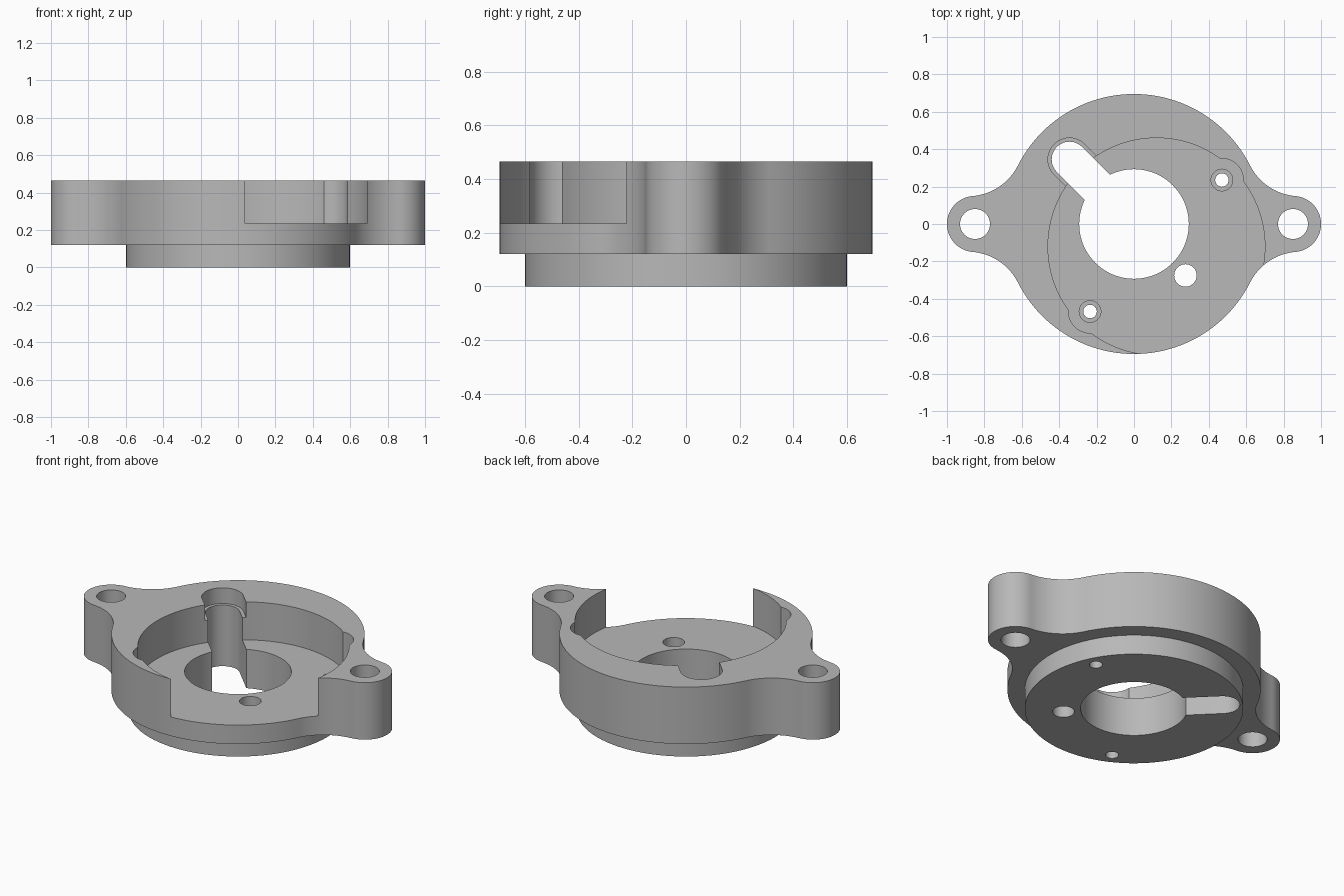
import bpy, bmesh, math
from mathutils import Vector

if "Cube" in bpy.data.objects:
    bpy.data.objects.remove(bpy.data.objects["Cube"])

gray = bpy.data.materials.new("machined gray")
gray.diffuse_color = (0.48, 0.48, 0.48, 1)
gray.use_nodes = True
gray.node_tree.nodes["Principled BSDF"].inputs["Base Color"].default_value = gray.diffuse_color

TOP, FLANGE, FLOOR = 0.465, 0.12, 0.235
BIG = 0.695


def arc(cx, cy, r, a0, a1, n):
    """Points along an arc, angles in degrees."""
    return [(cx + r * math.cos(math.radians(a0 + (a1 - a0) * i / n)),
             cy + r * math.sin(math.radians(a0 + (a1 - a0) * i / n))) for i in range(n + 1)]


def prism(name, pts, z0, z1):
    """Extrude a closed outline from z0 to z1."""
    bm = bmesh.new()
    face = bm.faces.new([bm.verts.new((x, y, z0)) for x, y in pts])
    top = bmesh.ops.extrude_face_region(bm, geom=[face])["geom"]
    verts = [g for g in top if isinstance(g, bmesh.types.BMVert)]
    bmesh.ops.translate(bm, verts=verts, vec=Vector((0, 0, z1 - z0)))
    bmesh.ops.recalc_face_normals(bm, faces=bm.faces[:])
    mesh = bpy.data.meshes.new(name)
    bm.to_mesh(mesh)
    bm.free()
    ob = bpy.data.objects.new(name, mesh)
    bpy.context.collection.objects.link(ob)
    mesh.materials.append(gray)
    return ob


def cylinder(name, x, y, r, z0, z1, n=48):
    return prism(name, arc(x, y, r, 0, 360, n)[:-1], z0, z1)


def slot(name, r, z0, z1):
    """Round-ended diagonal slot running out from the bore."""
    c, k = 0.345, r * math.sqrt(0.5)
    pts = arc(-c, c, r, 45, 225, 24) + [(-0.1 - k, 0.1 - k), (-0.1 + k, 0.1 + k)]
    return prism(name, pts, z0, z1)


def combine(body, tool, op):
    """Apply a boolean and remove the tool."""
    m = body.modifiers.new("bool", "BOOLEAN")
    m.operation, m.solver, m.object = op, "EXACT", tool
    bpy.context.view_layer.update()
    ev = body.evaluated_get(bpy.context.evaluated_depsgraph_get())
    mesh = bpy.data.meshes.new_from_object(ev)
    body.modifiers.clear()
    body.data = mesh
    bpy.data.objects.remove(tool, do_unlink=True)


# Flange outline: disc with two ears blended by concave fillets
EAR, ER, FR = 0.85, 0.15, 0.30
d = BIG + FR
t = math.acos((d * d + EAR * EAR - (ER + FR) ** 2) / (2 * EAR * d))
fx, fy = d * math.cos(t), d * math.sin(t)
td = math.degrees(t)
e = math.degrees(math.atan2(fy, fx - EAR))
half = arc(EAR, 0, ER, 0, e, 20)
half += arc(fx, fy, FR, e - 180, td - 180, 20)[1:]
half += arc(0, 0, BIG, td, 90, 24)[1:]
upper = half + [(-x, y) for x, y in reversed(half[:-1])]
outline = upper + [(x, -y) for x, y in reversed(upper[1:-1])]
body = prism("mounting_flange", outline, FLANGE, TOP)

# Locating spigot underneath
combine(body, cylinder("spigot", 0, 0, 0.60, 0, 0.18, 96), "UNION")

# Offset pocket that breaks out of the rim, with two screw lobes
SCREWS = [(0.47, 0.235), (-0.235, -0.468)]
combine(body, cylinder("pocket", 0.12, -0.12, 0.58, FLOOR, 0.6, 128), "DIFFERENCE")
for x, y in SCREWS:
    combine(body, cylinder("lobe", x, y, 0.115, FLOOR, 0.6), "DIFFERENCE")

# Centre bore and stepped slot
combine(body, cylinder("bore", 0, 0, 0.293, -0.1, 0.6, 80), "DIFFERENCE")
combine(body, slot("slot", 0.095, -0.1, 0.6), "DIFFERENCE")
combine(body, slot("slot_step", 0.115, 0.37, 0.6), "DIFFERENCE")

# Ear holes, pin hole, counterbored screw holes
for s in (-1, 1):
    combine(body, cylinder("ear_hole", s * EAR, 0, 0.08, -0.1, 0.6), "DIFFERENCE")
combine(body, cylinder("pin_hole", 0.275, -0.275, 0.06, -0.1, 0.6), "DIFFERENCE")
for x, y in SCREWS:
    combine(body, cylinder("screw_hole", x, y, 0.036, -0.1, 0.6, 32), "DIFFERENCE")
    combine(body, cylinder("counterbore", x, y, 0.058, 0.13, 0.6, 32), "DIFFERENCE")

# Smooth curved walls, keep machined edges crisp
bpy.context.view_layer.objects.active = body
body.select_set(True)
bpy.ops.object.shade_smooth_by_angle(angle=math.radians(25))
